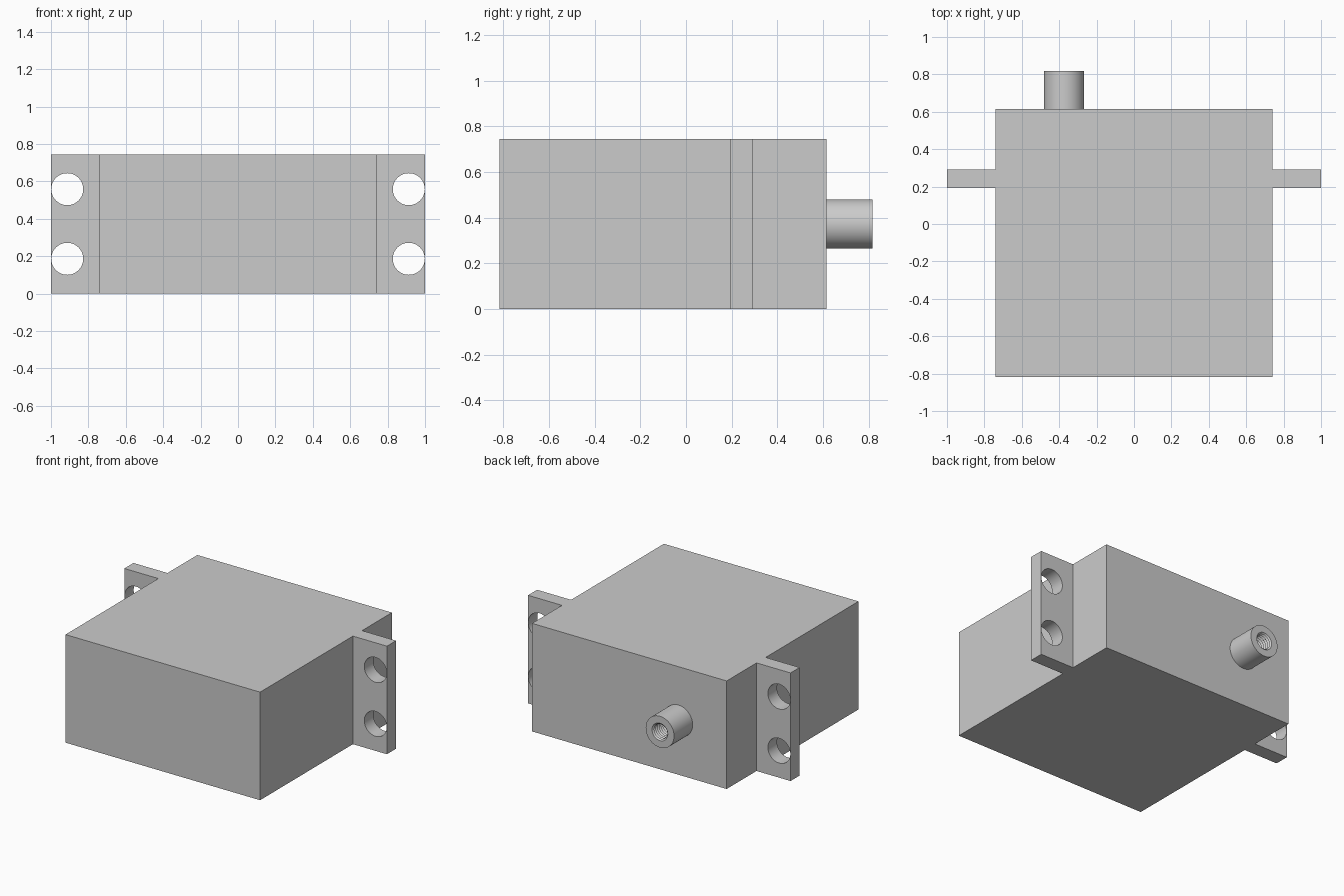
import bpy, bmesh, math
from mathutils import Matrix

if "Cube" in bpy.data.objects:
    bpy.data.objects.remove(bpy.data.objects["Cube"])

HEIGHT = 0.744
BACK, FRONT = 0.616, -0.818
EAR_Y0, EAR_Y1 = 0.192, 0.291
BODY_X = 0.741

grey = bpy.data.materials.new("light grey")
grey.diffuse_color = (0.6, 0.6, 0.6, 1)
grey.use_nodes = True
grey.node_tree.nodes["Principled BSDF"].inputs["Base Color"].default_value = grey.diffuse_color


def add_object(name, bm):
    bmesh.ops.recalc_face_normals(bm, faces=bm.faces)
    mesh = bpy.data.meshes.new(name)
    bm.to_mesh(mesh)
    bm.free()
    obj = bpy.data.objects.new(name, mesh)
    bpy.context.collection.objects.link(obj)
    mesh.materials.append(grey)
    return obj


def smooth(obj):
    bpy.ops.object.select_all(action='DESELECT')
    obj.select_set(True)
    bpy.context.view_layer.objects.active = obj
    bpy.ops.object.shade_smooth_by_angle(angle=math.radians(30))


# Housing with mounting ears: mirrored outline extruded upward
right = [(BODY_X, FRONT), (BODY_X, EAR_Y0), (1, EAR_Y0),
         (1, EAR_Y1), (BODY_X, EAR_Y1), (BODY_X, BACK)]
outline = right + [(-x, y) for x, y in reversed(right)]
bm = bmesh.new()
base = bm.faces.new([bm.verts.new((x, y, 0)) for x, y in outline])
top = bmesh.ops.extrude_face_region(bm, geom=[base])["geom"]
bmesh.ops.translate(bm, vec=(0, 0, HEIGHT),
                    verts=[g for g in top if isinstance(g, bmesh.types.BMVert)])
housing = add_object("housing", bm)

# Four screw holes through the ears
bm = bmesh.new()
for x in (-0.913, 0.913):
    for z in (HEIGHT * 0.25, HEIGHT * 0.75):
        place = Matrix.Translation((x, (EAR_Y0 + EAR_Y1) / 2, z)) @ Matrix.Rotation(math.pi / 2, 4, 'X')
        bmesh.ops.create_cone(bm, cap_ends=True, segments=48, radius1=0.0855,
                              radius2=0.0855, depth=0.2, matrix=place)
cutter = add_object("hole_cutter", bm)
cutter.hide_render = True
cut = housing.modifiers.new("screw holes", 'BOOLEAN')
cut.operation = 'DIFFERENCE'
cut.solver = 'EXACT'
cut.object = cutter
bpy.context.view_layer.objects.active = housing
bpy.ops.object.modifier_apply(modifier=cut.name)
bpy.data.objects.remove(cutter)
smooth(housing)

# Output shaft: lathed tube with a ridged, threaded bore
TIP, BORE_END, RIDGES = 0.818, 0.63, 10
pitch = (TIP - BORE_END) / RIDGES
profile = [(0.108, BACK), (0.108, TIP)]
for i in range(RIDGES):
    profile += [(0.06, TIP - i * pitch), (0.05, TIP - (i + 0.5) * pitch)]
profile += [(0.06, BORE_END), (0, BORE_END)]
bm = bmesh.new()
verts = [bm.verts.new((r, y, 0)) for r, y in profile]
edges = [bm.edges.new(pair) for pair in zip(verts, verts[1:])]
bmesh.ops.spin(bm, geom=verts + edges, cent=(0, 0, 0), axis=(0, 1, 0),
               angle=math.tau, steps=48)
bmesh.ops.remove_doubles(bm, verts=bm.verts, dist=0.0001)
shaft = add_object("output_shaft", bm)
shaft.location = (-0.374, 0, HEIGHT / 2)
smooth(shaft)
